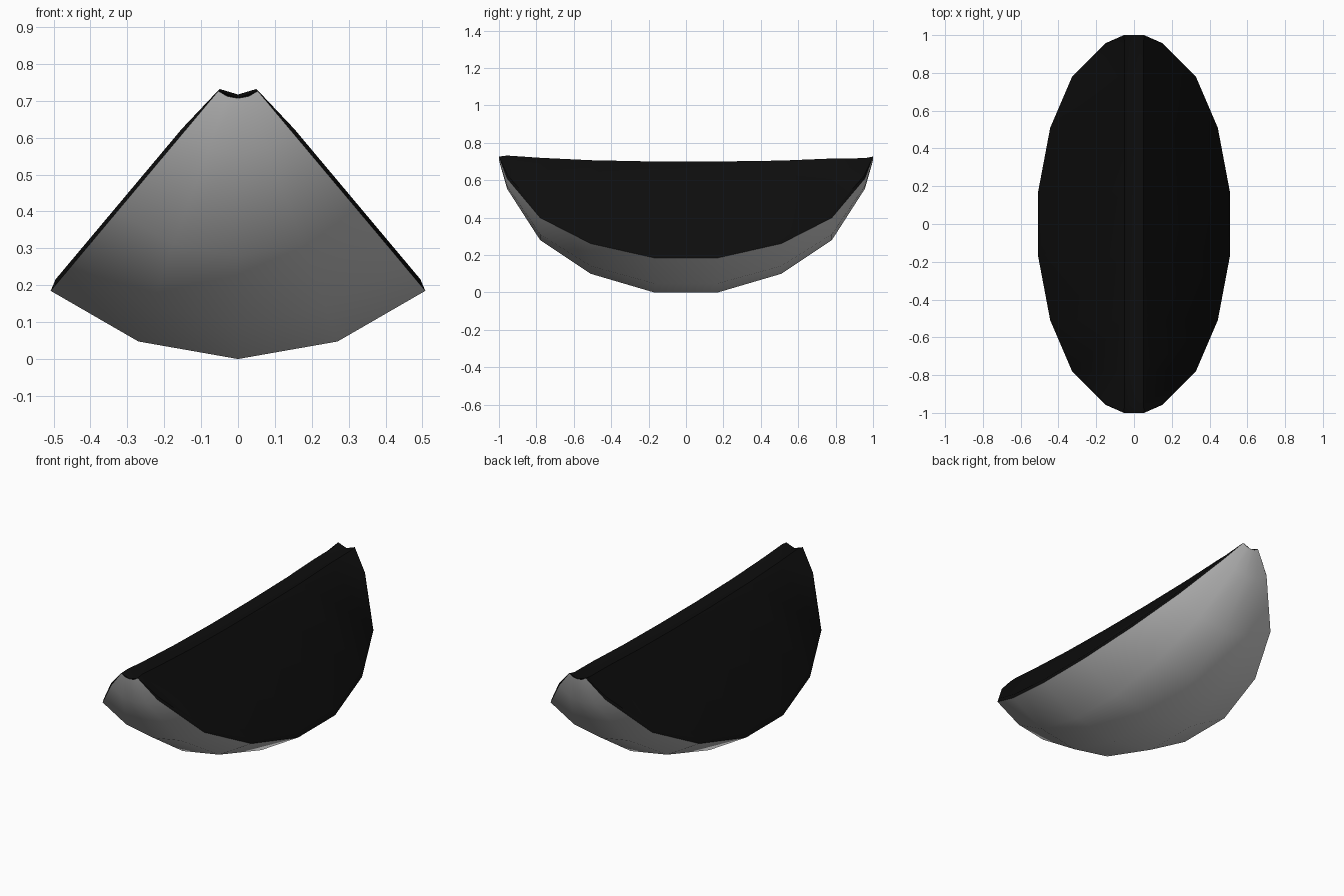
import bpy, bmesh, math

if "Cube" in bpy.data.objects:
    bpy.data.objects.remove(bpy.data.objects["Cube"])

AXIS_Z = 0.79            # height of the axis the slice is swept around
HALF = math.radians(40)  # half angle of the wedge
half_profile = [(0.17, 0.79), (0.51, 0.69), (0.78, 0.51), (0.957, 0.235), (1.0, 0.083)]
profile = [(-y, r) for y, r in reversed(half_profile)] + half_profile
# height of the inner ridge at every station from front to back
ridge = [0.727, 0.732, 0.72, 0.707, 0.70, 0.70, 0.705, 0.716, 0.718, 0.727]


def polar(r, a, y):
    return (r * math.sin(a), y, AXIS_Z - r * math.cos(a))


def loft(name, rows):
    """Skin between successive cross-sections."""
    bm = bmesh.new()
    vs = [[bm.verts.new(p) for p in row] for row in rows]
    for a, b in zip(vs, vs[1:]):
        for i in range(len(a) - 1):
            bm.faces.new((a[i], a[i + 1], b[i + 1], b[i]))
    bmesh.ops.remove_doubles(bm, verts=bm.verts, dist=1e-4)
    me = bpy.data.meshes.new(name)
    bm.to_mesh(me)
    bm.free()
    ob = bpy.data.objects.new(name, me)
    bpy.context.collection.objects.link(ob)
    bpy.context.view_layer.objects.active = ob
    bpy.ops.object.select_all(action='DESELECT')
    ob.select_set(True)
    bpy.ops.object.shade_smooth_by_angle(angle=math.radians(40))
    return ob


# Outer rind: five columns swept around the axis
rind = loft("rind", [[polar(r, HALF * (2 - k) / 2, y) for k in range(5)]
                     for y, r in profile])

# Flesh: two slightly raised cut sides meeting in a shallow grooved ridge
rows = []
for (y, r), z in zip(profile, ridge):
    rim = polar(r, HALF, y)
    if abs(y) == 1:
        side, mid = [rim, rim, rim], (0, y, AXIS_Z - r)
    else:
        inner = polar(r * 0.96, HALF, y)
        raised = (inner[0] + 0.007, y * 0.995, inner[2] + 0.007)
        side, mid = [rim, raised, (0.05, y, z)], (0, y, z - 0.015)
    left = [(-p[0], p[1], p[2]) for p in side]
    rows.append(left + [mid] + side[::-1])
flesh = loft("flesh", rows)

black = bpy.data.materials.new("dark_flesh")
black.diffuse_color = (0.004, 0.004, 0.004, 1)
black.use_nodes = True
black.node_tree.nodes["Principled BSDF"].inputs["Base Color"].default_value = black.diffuse_color
flesh.data.materials.append(black)
